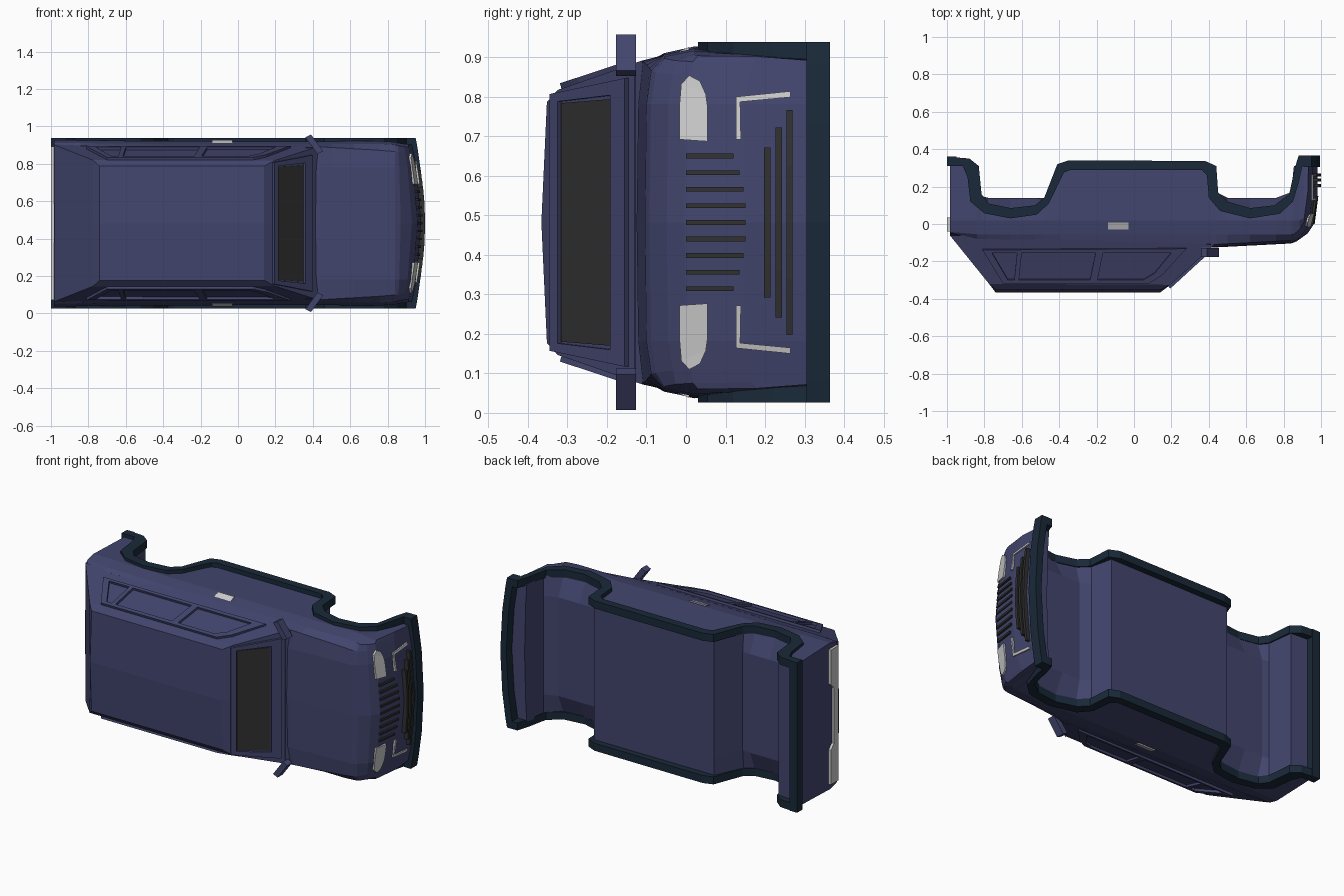
import bpy, bmesh
from mathutils import Vector

if "Cube" in bpy.data.objects:
    bpy.data.objects.remove(bpy.data.objects["Cube"])

ZC = 0.482  # centre plane of the car, which lies on its side (roof towards -y)

def mat(name, c):
    m = bpy.data.materials.new(name)
    m.diffuse_color = (*c, 1)
    m.use_nodes = True
    m.node_tree.nodes["Principled BSDF"].inputs["Base Color"].default_value = m.diffuse_color
    return m

PAINT = mat("paint", (0.055, 0.06, 0.155))
TRIM = mat("dark_trim", (0.010, 0.022, 0.04))
GLASS = mat("black", (0.03, 0.03, 0.03))
LAMP = mat("lamp", (0.6, 0.6, 0.6))

def mesh(name, verts, faces, m):
    bm = bmesh.new()
    vs = [bm.verts.new((v[0], v[1], v[2] + ZC)) for v in verts]
    for f in faces:
        bm.faces.new([vs[i] for i in f])
    bmesh.ops.remove_doubles(bm, verts=bm.verts, dist=1e-5)
    bmesh.ops.recalc_face_normals(bm, faces=bm.faces)
    me = bpy.data.meshes.new(name)
    bm.to_mesh(me)
    bm.free()
    o = bpy.data.objects.new(name, me)
    me.materials.append(m)
    bpy.context.collection.objects.link(o)
    return o

def slab(name, pts, d, m):
    """Polygon thickened by vector d."""
    n, d = len(pts), Vector(d)
    v = [Vector(p) for p in pts] + [Vector(p) + d for p in pts]
    f = [tuple(range(n)), tuple(range(n, 2 * n))]
    f += [(i, (i + 1) % n, n + (i + 1) % n, n + i) for i in range(n)]
    return mesh(name, v, f, m)

def band(name, a, b, d, m, closed=False):
    """Strip between two point rows, thickened by vector d."""
    n, d = len(a), Vector(d)
    a, b = [Vector(p) for p in a], [Vector(p) for p in b]
    v = a + b + [p + d for p in a] + [p + d for p in b]
    f = []
    for i in range(n if closed else n - 1):
        j = (i + 1) % n
        f += [(i, j, n + j, n + i), (2*n + i, 2*n + j, 3*n + j, 3*n + i),
              (i, j, 2*n + j, 2*n + i), (n + i, n + j, 3*n + j, 3*n + i)]
    if not closed:
        f += [(i, n + i, 3*n + i, 2*n + i) for i in (0, n - 1)]
    return mesh(name, v, f, m)

def interp(t, table):
    for (a, p), (b, q) in zip(table, table[1:]):
        if t <= b:
            return p + (q - p) * max(0, t - a) / (b - a)
    return table[-1][1]

def bow(x, z):
    """Rounds the nose in plan."""
    return x - 0.05 * max(0, min(1, (x - 0.84) / 0.1)) * (abs(z) / 0.42) ** 2

# Lower body: cross-sections lofted along x (x, underside y)
stations = [(-.985, .32), (-.84, .31), (-.82, .15), (-.78, .10), (-.66, .075), (-.53, .09),
            (-.48, .13), (-.40, .30), (.41, .30), (.44, .17), (.50, .11), (.62, .075),
            (.76, .09), (.84, .17), (.87, .31), (.93, .31), (.96, .31), (.98, .31)]
top_y = [(-.985, -.06), (-.9, -.09), (.38, -.115), (.42, -.122), (.84, -.10), (.88, -.085),
         (.93, -.045), (.96, 0), (.98, .15)]
top_w = [(-.985, .415), (.42, .41), (.76, .39), (.93, .375), (.98, .375)]
side_w = [(-.985, .445), (-.5, .44), (0, .435), (.8, .44), (.87, .43), (.98, .42)]
verts, faces = [], []
for x, yb in stations:
    yt, tw, hw = interp(x, top_y), interp(x, top_w), interp(x, side_w)
    ym = max(yb, .14)
    half = [(0, ym), (.3, ym), (hw - .01, yb), (hw, max(.02, yt + .03)),
            (hw - .015, max(-.055, yt + .018)), (tw, yt + .012), (.3, yt), (0, yt - .004)]
    ring = half + [(-z, y) for z, y in half[-2:0:-1]]
    verts += [(bow(x, z), y, z) for z, y in ring]
N = 14
for s in range(len(stations) - 1):
    for i in range(N):
        j = (i + 1) % N
        faces.append((s*N + i, s*N + j, s*N + N + j, s*N + N + i))
for s in (0, (len(stations) - 1) * N):
    for f in ((0, 1, 6, 7), (1, 2, 3, 4, 5, 6), (0, 13, 8, 7), (13, 12, 11, 10, 9, 8)):
        faces.append([s + k for k in f])
mesh("lower_body", verts, faces, PAINT)

# Cabin: four stacked rings, each (rear x, rear y, rear hw, front x, front y, front hw)
rings = [(-.985, -.06, .42, .43, -.11, .41), (-.775, -.32, .337, .195, -.325, .335),
         (-.74, -.352, .305, .14, -.352, .305)]
verts = []
for xr, yr, wr, xf, yf, wf in rings:
    verts += [(xr, yr, -wr), (xr, yr, 0), (xr, yr, wr), (xf, yf, wf), (xf, yf, 0), (xf, yf, -wf)]
faces = [(6*r + i, 6*r + (i + 1) % 6, 6*r + 6 + (i + 1) % 6, 6*r + 6 + i)
         for r in range(2) for i in range(6)]
verts[13] = (-.74, -.366, 0)
verts[16] = (.14, -.366, 0)
faces += [(12, 13, 16, 17), (13, 14, 15, 16), (0, 1, 4, 5), (1, 2, 3, 4)]
mesh("cabin", verts, faces, PAINT)

# Windscreen glass and raised frame
def ws(y, z):
    return (.43 + 1.093 * (y + .11), y, z)
def ws_quad(y0, w0, y1, w1):
    return [ws(y0, -w0), ws(y0, w0), ws(y1, w1), ws(y1, -w1)]
slab("windscreen", ws_quad(-.188, .312, -.312, .302), (.004, -.004, 0), GLASS)
band("windscreen_frame", ws_quad(-.145, .365, -.335, .325), ws_quad(-.182, .322, -.315, .306),
     (.010, -.010, 0), PAINT, True)
slab("cowl", [(.36, -.13, -.405), (.36, -.13, .405), (.41, -.13, .405), (.41, -.13, -.405)],
     (0, .03, 0), PAINT)

# Front details: points given as (y, z) and laid on the curved nose
nose = [(-.09, .865), (-.045, .93), (0, .96), (.15, .98), (.31, .98)]
def on_nose(pts, lift=0):
    return [(interp(y, nose) - .05 * (z / .42) ** 2 + lift, y, z) for y, z in pts]
def nose_bar(name, y0, y1, z0, z1, lift, m):
    zs = [z0 + (z1 - z0) * i / 4 for i in range(5)]
    band(name, on_nose([(y0, z) for z in zs], -.02), on_nose([(y1, z) for z in zs], -.02),
         (.02 + lift, 0, 0), m)

for i in range(-4, 5):
    length = [.15, .15, .145, .135, .12][abs(i)]
    nose_bar("grille_slot", 0, length, i * .042 - .006, i * .042 + .006, .006, GLASS)
for y, w in ((.198, .19), (.227, .24), (.254, .285)):
    nose_bar("bumper_grille_bar", y, y + .016, -w, w, .02, GLASS)

for s in (1, -1):
    # Headlamp and bumper accent
    up = [(-.017, .21), (-.017, .29), (-.012, .35), (.008, .372)]
    low = [(.055, .205), (.055, .29), (.05, .325), (.035, .358)]
    band("headlamp", on_nose([(y, s*z) for y, z in up], -.02),
         on_nose([(y, s*z) for y, z in low], -.02), (.028, 0, 0), LAMP)
    a = [(.126, .21), (.126, .318), (.264, .332)]
    b = [(.139, .21), (.137, .305), (.264, .317)]
    band("bumper_accent", on_nose([(y, s*z) for y, z in a], -.02),
         on_nose([(y, s*z) for y, z in b], -.02), (.028, 0, 0), LAMP)

    # Side window frame, pillars
    def sw(x, y):
        return (x, y, s * (.409 + .33 * (y + .10)))
    out = [sw(-.81, -.135), sw(-.70, -.315), sw(.08, -.315), sw(.15, -.27), sw(.28, -.128)]
    inn = [sw(-.76, -.15), sw(-.675, -.295), sw(.05, -.295), sw(.11, -.26), sw(.20, -.15)]
    lift = (0, -.004, s * .014)
    band("side_window_frame", out, inn, lift, PAINT, True)
    slab("side_window_pillar", [sw(-.235, -.295), sw(-.195, -.295), sw(-.165, -.15), sw(-.205, -.15)],
         lift, PAINT)
    slab("side_window_pillar", [sw(-.64, -.295), sw(-.615, -.295), sw(-.60, -.15), sw(-.625, -.15)],
         lift, PAINT)

    # Door mirror and handle
    slab("door_mirror", [(.425, -.177, s*.37), (.455, -.177, s*.385), (.39, -.177, s*.475),
                         (.36, -.177, s*.46)], (0, .05, 0), PAINT)
    slab("door_handle", [(-.14, -.04, s*.41), (-.03, -.04, s*.41), (-.03, .008, s*.43),
                         (-.14, .008, s*.43)], (0, 0, s*.014), LAMP)

    # Sill and wheel arch trim
    low = [(-1, .36), (-.88, .35), (-.83, .31), (-.815, .16), (-.78, .11), (-.66, .085),
           (-.53, .10), (-.48, .14), (-.41, .32), (-.35, .34), (.38, .337), (.44, .31),
           (.45, .17), (.50, .12), (.62, .085), (.75, .10), (.83, .16), (.86, .30), (.88, .365), (.95, .365)]
    high = [(-1, .31), (-.915, .31), (-.89, .25), (-.875, .12), (-.80, .057), (-.66, .03),
            (-.52, .05), (-.455, .11), (-.375, .275), (-.34, .29), (.36, .29), (.39, .26),
            (.40, .14), (.46, .07), (.62, .03), (.78, .055), (.85, .12), (.88, .22), (.90, .31), (.95, .305)]
    band("arch_and_sill_trim", [(x, y, s*.41) for x, y in low],
         [(x, y, s*.41) for x, y in high], (0, 0, s*.046), TRIM)

    # Tail lamp
    slab("tail_lamp", [(-.98, -.04, s*.41), (-.98, .035, s*.41), (-.98, .035, s*.20),
                       (-.98, .005, s*.17), (-.98, .005, 0), (-.98, -.04, 0)], (-.02, 0, 0), LAMP)

# Front and rear bumper trim running across the car
zs = [-.456, -.40, -.25, 0, .25, .40, .456]
band("front_bumper_trim", [(.995 - .045 * (z/.456)**2, .305, z) for z in zs],
     [(.955 - .05 * (z/.456)**2, .305, z) for z in zs], (0, .06, 0), TRIM)
band("rear_bumper_trim", [(-1, .31, -.456), (-1, .31, .456)],
     [(-.95, .31, -.456), (-.95, .31, .456)], (0, .05, 0), TRIM)
